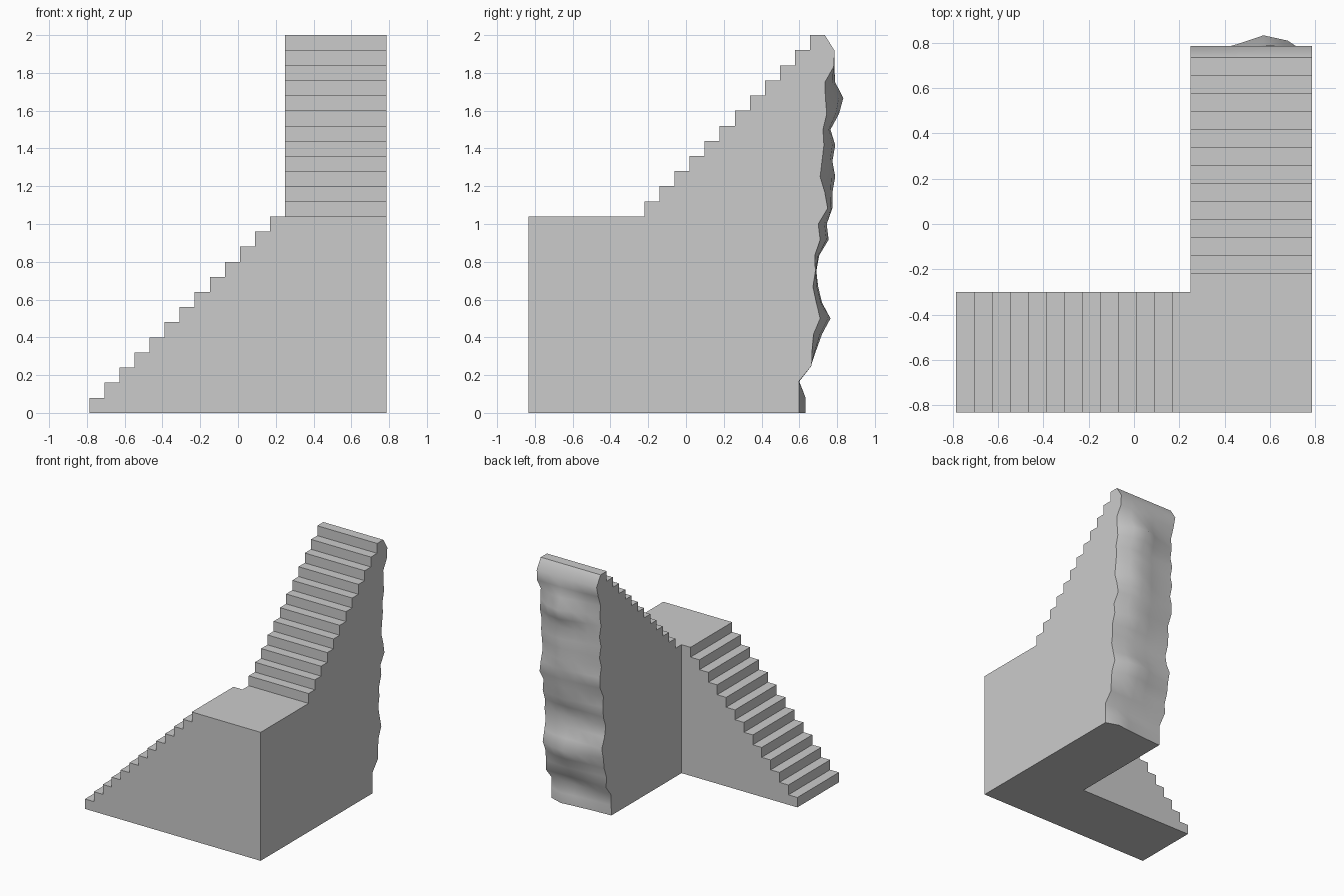
import bpy, bmesh

if "Cube" in bpy.data.objects:
    bpy.data.objects.remove(bpy.data.objects["Cube"])

RISE, RUN = 0.08, 0.0797
X0, X1, X2 = -0.787, 0.25, 0.786      # foot of stair, upper flight left, right
Y0, Y1, Y2 = -0.833, -0.30, -0.22     # front, back of lower flight, first upper riser
LAND = 13 * RISE

bm = bmesh.new()


def face(points):
    return bm.faces.new([bm.verts.new(p) for p in points])


def steps(start, z, count):
    """Zigzag of (distance, height) points for a flight of stairs."""
    pts = []
    for i in range(count):
        d = start + i * RUN
        pts += [(d, z + i * RISE), (d, z + (i + 1) * RISE)]
    return pts


# Lower flight, climbing along x and open where it meets the landing
low = steps(X0, 0, 13) + [(X1, LAND)]
for y in (Y0, Y1):
    face([(x, y, z) for x, z in low + [(X1, 0)]])
for (xa, za), (xb, zb) in zip(low, low[1:]):
    face([(xa, Y0, za), (xb, Y0, zb), (xb, Y1, zb), (xa, Y1, za)])
face([(X0, Y0, 0), (X1, Y0, 0), (X1, Y1, 0), (X0, Y1, 0)])

# Rough broken back: y of the right edge, left edge and middle for each 0.08 in z
right = [.597, .597, .597, .665, .668, .675, .69, .71, .69, .672, .685, .682, .71,
         .70, .75, .735, .71, .72, .73, .725, .745, .738, .735, .782, .787, .735]
left = [.597, .60, .60, .665, .66, .69, .68, .70, .72, .685, .67, .70, .705,
        .70, .74, .745, .725, .75, .73, .75, .73, .745, .735, .765, .787, .735]
mid = [.62, .62, .60, .66, .69, .72, .765, .72, .70, .69, .69, .705, .755,
       .745, .775, .775, .79, .775, .79, .765, .81, .833, .79, .785, .787, .735]
del right[6], left[6], mid[9]          # one sample per rise, floor to top is 25 rises
N = len(mid) - 1
blend = [0, 0.25, 0.6, 1.0, 0.75, 0]   # how much the middle shows in each column
xs = [X1 + (X2 - X1) * i / 5 for i in range(6)]


def back_y(i, k):
    edge = left[k] + (right[k] - left[k]) * i / 5
    if k < 2 and i == 4:
        return 0.632
    return edge + (mid[k] - edge) * blend[i]


back = [[(xs[i], back_y(i, k), 2.0 * k / N) for k in range(N + 1)] for i in range(6)]
rough = []
for a, b in zip(back, back[1:]):
    for k in range(N):
        rough.append(face([a[k], b[k], b[k + 1], a[k + 1]]))

# Upper flight, climbing along y from the landing
up = steps(Y2, LAND, 12)
for x, y, col in ((X1, Y1, back[0]), (X2, Y0, back[-1])):
    face([(x, y, 0), (x, y, LAND)] + [(x, d, z) for d, z in up] + col[::-1])
for (ya, za), (yb, zb) in zip(up, up[1:]):
    face([(X1, ya, za), (X2, ya, za), (X2, yb, zb), (X1, yb, zb)])
yt = up[-1][0]
face([(X1, yt, 2), (X2, yt, 2)] + [c[-1] for c in back[::-1]])

# Landing top, underside and front wall below the landing
face([(X1, Y0, LAND), (X2, Y0, LAND), (X2, Y2, LAND), (X1, Y2, LAND), (X1, Y1, LAND)])
face([(X1, Y1, 0), (X1, Y0, 0), (X2, Y0, 0)] + [c[0] for c in back[::-1]])
face([(X1, Y0, 0), (X2, Y0, 0), (X2, Y0, LAND), (X1, Y0, LAND)])

# Weld, merge the flat seams, smooth only the rough back
bmesh.ops.remove_doubles(bm, verts=bm.verts, dist=0.0005)
bmesh.ops.recalc_face_normals(bm, faces=bm.faces)
seams = [e for e in bm.edges if len(e.link_faces) == 2
         and max(v.co.y for v in e.verts) < Y1 + 0.01 and e.calc_face_angle() < 0.001]
bmesh.ops.dissolve_edges(bm, edges=seams, use_verts=True)
for f in rough:
    f.smooth = True
for e in bm.edges:
    e.smooth = all(f.smooth for f in e.link_faces)

mesh = bpy.data.meshes.new("corner_staircase")
bm.to_mesh(mesh)
bm.free()
obj = bpy.data.objects.new("corner_staircase", mesh)
bpy.context.scene.collection.objects.link(obj)
